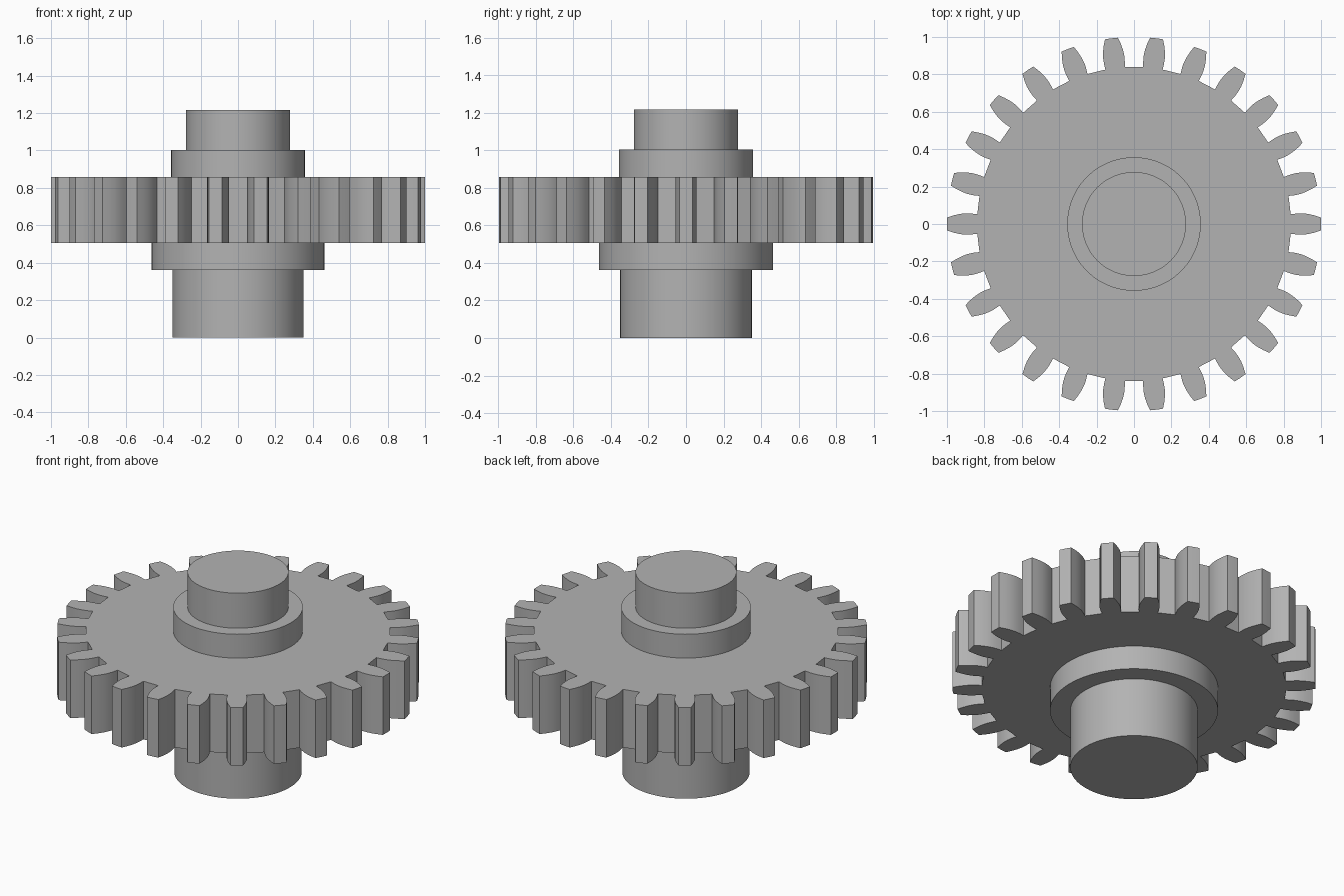
import bpy
import bmesh
from math import sin, cos, pi, radians

cube = bpy.data.objects.get("Cube")
if cube:
    bpy.data.objects.remove(cube, do_unlink=True)

# Single plain grey for every part
GREY = (0.45, 0.45, 0.45, 1.0)
steel = bpy.data.materials.new("plain_grey")
steel.use_nodes = True
steel.diffuse_color = GREY
steel.node_tree.nodes["Principled BSDF"].inputs["Base Color"].default_value = GREY

TEETH = 26
GEAR_BOTTOM, GEAR_TOP = 0.505, 0.858


def prism(name, outline, z0, z1, angle):
    """Extrude a closed outline from z0 to z1, smoothing only gentle edges."""
    bm = bmesh.new()
    base = bm.faces.new([bm.verts.new((x, y, z0)) for x, y in outline])
    lid = bmesh.ops.extrude_face_region(bm, geom=[base], use_keep_orig=True)
    moved = [v for v in lid["geom"] if isinstance(v, bmesh.types.BMVert)]
    bmesh.ops.translate(bm, verts=moved, vec=(0, 0, z1 - z0))
    bmesh.ops.recalc_face_normals(bm, faces=bm.faces)
    mesh = bpy.data.meshes.new(name)
    bm.to_mesh(mesh)
    bm.free()
    mesh.materials.append(steel)
    obj = bpy.data.objects.new(name, mesh)
    bpy.context.collection.objects.link(obj)
    bpy.ops.object.select_all(action="DESELECT")
    obj.select_set(True)
    bpy.context.view_layer.objects.active = obj
    bpy.ops.object.shade_smooth_by_angle(angle=radians(angle))


def circle(radius, sides=96):
    return [(radius * cos(2 * pi * i / sides), radius * sin(2 * pi * i / sides))
            for i in range(sides)]


# Toothed wheel: one curved flank (radius, half width), mirrored and repeated
flank = [(0.838, 0.052), (0.87, 0.056), (0.90, 0.057),
         (0.93, 0.054), (0.965, 0.046), (0.999, 0.035)]
tooth = [(r, -w) for r, w in flank] + [(1.0, 0.0)] + [(r, w) for r, w in reversed(flank)]
wheel = []
for i in range(TEETH):
    a = 2 * pi * i / TEETH
    wheel += [(x * cos(a) - y * sin(a), x * sin(a) + y * cos(a)) for x, y in tooth]
prism("gear_wheel", wheel, GEAR_BOTTOM, GEAR_TOP, 25)

# Stepped shaft and collars on both sides of the wheel
for name, radius, z0, z1 in [
    ("lower_shaft", 0.351, 0.0, 0.361),
    ("lower_collar", 0.463, 0.361, GEAR_BOTTOM),
    ("upper_collar", 0.357, GEAR_TOP, 1.003),
    ("upper_shaft", 0.278, 1.003, 1.216),
]:
    prism(name, circle(radius), z0, z1, 30)
